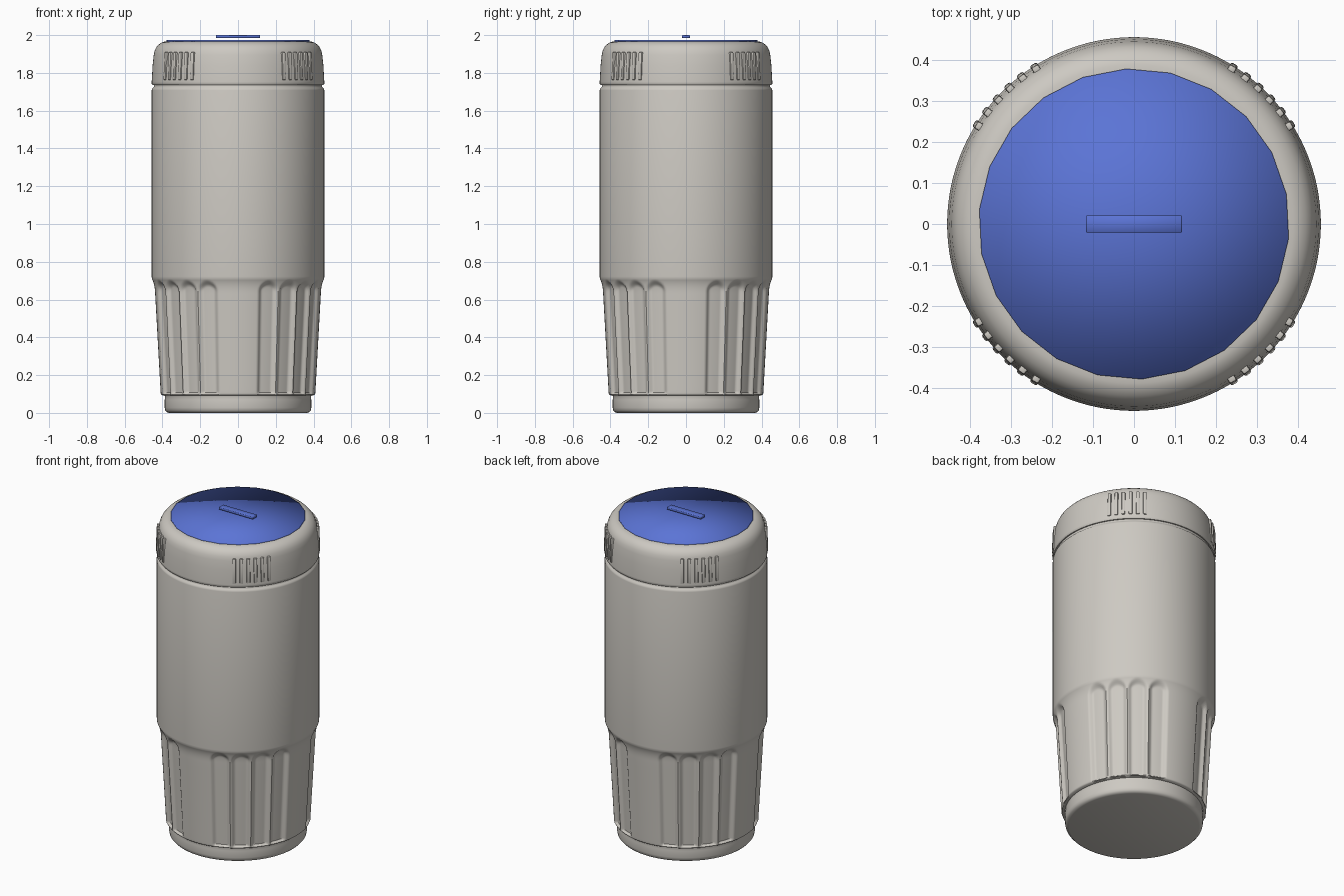
import bpy, bmesh, math
from mathutils import Matrix, Vector

if "Cube" in bpy.data.objects:
    bpy.data.objects.remove(bpy.data.objects["Cube"])


def material(name, rgb):
    m = bpy.data.materials.new(name)
    m.diffuse_color = (*rgb, 1)
    m.use_nodes = True
    m.node_tree.nodes["Principled BSDF"].inputs["Base Color"].default_value = m.diffuse_color
    return m


GREY = material("warm_grey", (0.61, 0.585, 0.54))
BLUE = material("lid_blue", (0.105, 0.175, 0.67))


def finish(bm, name, mat, angle=None):
    bmesh.ops.recalc_face_normals(bm, faces=bm.faces)
    me = bpy.data.meshes.new(name)
    bm.to_mesh(me)
    bm.free()
    me.materials.append(mat)
    ob = bpy.data.objects.new(name, me)
    bpy.context.collection.objects.link(ob)
    if angle:
        bpy.ops.object.select_all(action='DESELECT')
        ob.select_set(True)
        bpy.context.view_layer.objects.active = ob
        bpy.ops.object.shade_smooth_by_angle(angle=math.radians(angle))
    return ob


def lathe(profile, n, name, mat, angle, relief=None):
    """Revolve (radius, z) points; relief gives a depth to sink at (degrees, z)."""
    bm = bmesh.new()
    rings = []
    for r, z in profile:
        ring = []
        for i in range(n):
            t = 360 * i / n
            rr = r - (relief(t, z) if relief else 0)
            a = math.radians(t)
            ring.append(bm.verts.new((rr * math.cos(a), rr * math.sin(a), z)))
        rings.append(ring)
    for lo, hi in zip(rings, rings[1:]):
        for i in range(n):
            j = (i + 1) % n
            bm.faces.new((lo[i], lo[j], hi[j], hi[i]))
    bm.faces.new(rings[0][::-1])
    bm.faces.new(rings[-1])
    return finish(bm, name, mat, angle)


def smooth(x):
    x = min(max(x, 0), 1)
    return x * x * (3 - 2 * x)


# Body: four groups of four flutes sunk into the tapered grip
PITCH = 15.6


def flutes(deg, z):
    if z < 0.098 or z > 0.71:
        return 0
    off = (deg % 90 - 45) / PITCH
    if abs(off) >= 2:
        return 0
    u = 2 * (off - math.floor(off)) - 1
    top = 0.705 - 0.045 * u * u
    side = smooth((1 - abs(u)) / 0.45)
    return 0.019 * side * smooth((top - z) / 0.035) * smooth((z - 0.095) / 0.012)


body = [(0.365, 0), (0.377, 0.004), (0.385, 0.013), (0.388, 0.028),
        (0.388, 0.07), (0.386, 0.085), (0.388, 0.091), (0.404, 0.094), (0.408, 0.098)]
body += [(0.409, 0.102), (0.4095, 0.108), (0.41, 0.116)]
for k in range(1, 13):                       # straight taper
    body.append((0.41 + 0.028 * k / 12, 0.116 + 0.504 * k / 12))
for k in range(1, 13):                       # flare to the shoulder
    t = k / 12
    body.append((0.438 + 0.004 * t + 0.014 * t ** 3, 0.62 + 0.09 * t))
body += [(0.457, 0.722), (0.457, 1.708), (0.455, 1.716), (0.449, 1.722),
         (0.446, 1.726), (0.446, 1.745)]
lathe(body, 360, "tumbler_body", GREY, 40, flutes)

# Lid with a rounded shoulder
lid = [(0.44, 1.736), (0.453, 1.736), (0.457, 1.741), (0.457, 1.752), (0.452, 1.84),
       (0.446, 1.895), (0.441, 1.918), (0.432, 1.937), (0.42, 1.95), (0.405, 1.96),
       (0.39, 1.965), (0.37, 1.966)]
lathe(lid, 128, "lid", GREY, 40)

# Grip ribs on the lid, six at each diagonal
bm = bmesh.new()
for quarter in range(4):
    for k in range(6):
        a = math.radians(45 + 90 * quarter + (k - 2.5) * 5.1)
        m = (Matrix.Rotation(a, 4, 'Z') @ Matrix.Translation(Vector((0.449, 0, 1.836)))
             @ Matrix.Rotation(-0.04, 4, 'Y') @ Matrix.Diagonal((0.021, 0.02, 0.148, 1)))
        bmesh.ops.create_cube(bm, size=1, matrix=m)
bmesh.ops.bevel(bm, geom=bm.edges[:], offset=0.005, segments=2,
                affect='EDGES', profile=0.5)
finish(bm, "lid_grip_ribs", GREY, 40)

# Blue top plate, fully smooth over its rim
bm = bmesh.new()
bmesh.ops.create_cone(bm, cap_ends=True, cap_tris=True, segments=22, radius1=0.38,
                      radius2=0.38, depth=0.012,
                      matrix=Matrix.Translation((0, 0, 1.967)) @ Matrix.Rotation(0.05, 4, 'Z'))
for f in bm.faces:
    f.smooth = True
finish(bm, "lid_top_plate", BLUE)

# Small bar hovering over the plate
bm = bmesh.new()
bmesh.ops.create_cube(bm, size=1, matrix=Matrix.Translation((0, 0, 1.9925))
                      @ Matrix.Diagonal((0.234, 0.042, 0.015, 1)))
bmesh.ops.bevel(bm, geom=bm.edges[:], offset=0.002, segments=1, affect='EDGES')
finish(bm, "lid_bar", BLUE, 60)
